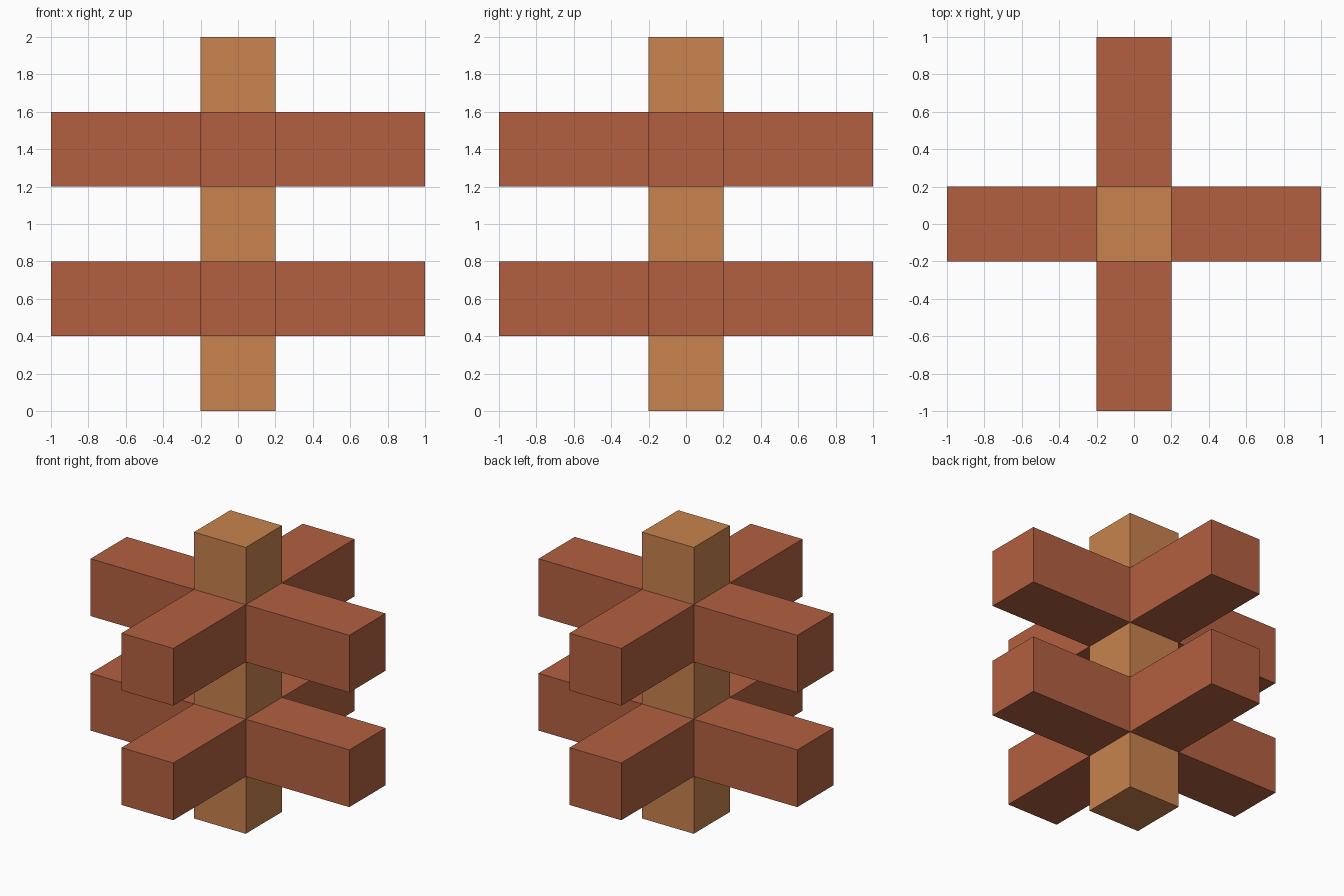
import bpy, bmesh, math
from mathutils import Matrix, Vector

if "Cube" in bpy.data.objects:
    bpy.data.objects.remove(bpy.data.objects["Cube"])


def linear(rgb):
    return [((c / 255 + 0.055) / 1.055) ** 2.4 for c in rgb] + [1.0]


def material(name, rgb):
    mat = bpy.data.materials.new(name)
    mat.diffuse_color = linear(rgb)
    mat.use_nodes = True
    mat.node_tree.nodes["Principled BSDF"].inputs["Base Color"].default_value = mat.diffuse_color
    return mat


def box(name, size, centre, mat, angle=0.0):
    """Flat-sided box, turned about the z axis after placement."""
    mesh = bpy.data.meshes.new(name)
    bm = bmesh.new()
    bmesh.ops.create_cube(bm, size=1.0)
    place = (Matrix.Rotation(angle, 4, 'Z') @ Matrix.Translation(centre)
             @ Matrix.Diagonal((*size, 1.0)))
    bmesh.ops.transform(bm, matrix=place, verts=bm.verts)
    bm.to_mesh(mesh)
    bm.free()
    mesh.materials.append(mat)
    obj = bpy.data.objects.new(name, mesh)
    bpy.context.collection.objects.link(obj)
    return obj


tan = material("tan wood", (200, 131, 77))
red = material("red brown wood", (179, 96, 64))

# Central post
box("post", (0.4, 0.4, 2.0), Vector((0, 0, 1.0)), tan)

# Two tiers of four arms around the post
for tier, z in (("lower", 0.6), ("upper", 1.4)):
    for i, side in enumerate(("right", "back", "left", "front")):
        box(f"{tier}_{side}_arm", (0.8, 0.4, 0.4), Vector((0.6, 0, z)), red,
            i * math.pi / 2)
